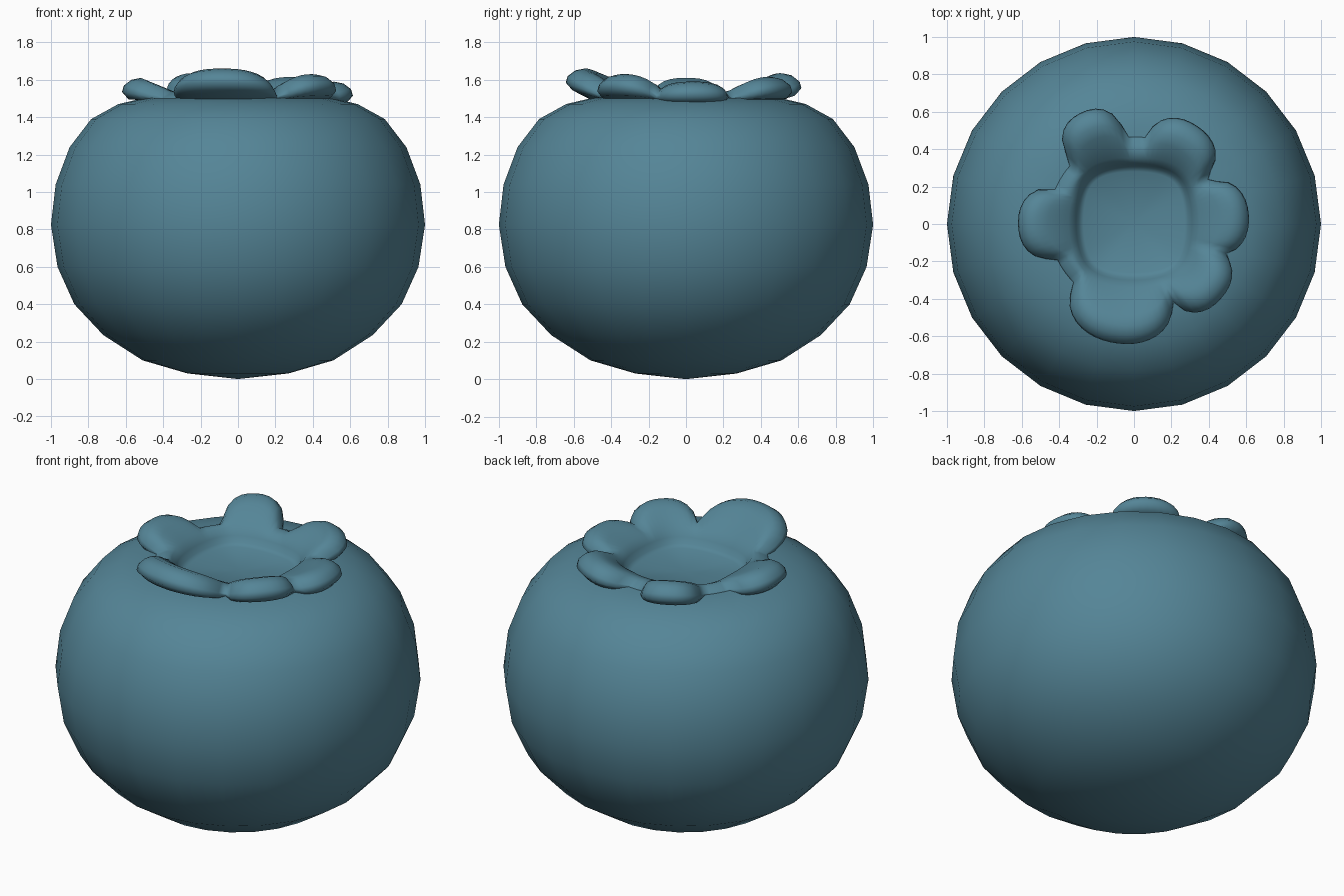
import bpy, bmesh, math

if "Cube" in bpy.data.objects:
    bpy.data.objects.remove(bpy.data.objects["Cube"])

mat = bpy.data.materials.new("dusty_blue")
mat.diffuse_color = (0.09, 0.235, 0.31, 1)
mat.use_nodes = True
mat.node_tree.nodes["Principled BSDF"].inputs["Base Color"].default_value = mat.diffuse_color


def build(name, rings, cap_start, cap_end):
    """Skin a list of closed rings (lists of xyz), with fans on centre points."""
    bm = bmesh.new()
    rows = [[bm.verts.new(p) for p in ring] for ring in rings]
    n = len(rows[0])
    for a, b in zip(rows, rows[1:]):
        for i in range(n):
            j = (i + 1) % n
            bm.faces.new((a[i], a[j], b[j], b[i]))
    for row, centre in ((rows[0], cap_start), (rows[-1], cap_end)):
        if centre:
            c = bm.verts.new(centre)
            for i in range(n):
                bm.faces.new((row[i], row[(i + 1) % n], c))
    bmesh.ops.recalc_face_normals(bm, faces=bm.faces)
    # make sure the normals point away from the berry's outside/top
    ref = max(bm.faces, key=lambda f: f.calc_center_median().z)
    if ref.normal.z < 0:
        bmesh.ops.reverse_faces(bm, faces=bm.faces)
    me = bpy.data.meshes.new(name)
    bm.to_mesh(me)
    bm.free()
    me.materials.append(mat)
    for p in me.polygons:
        p.use_smooth = True
    ob = bpy.data.objects.new(name, me)
    bpy.context.collection.objects.link(ob)
    return ob


# Round berry body, 24 sides, open under the crown
profile = [(0.27, 0.03), (0.51, 0.1), (0.72, 0.235), (0.875, 0.4), (0.965, 0.6),
           (1.0, 0.825), (0.975, 1.04), (0.9, 1.24), (0.785, 1.39), (0.64, 1.47),
           (0.5, 1.503), (0.39, 1.505)]
rings = [[(r * math.cos(k * math.pi / 12), r * math.sin(k * math.pi / 12), z)
          for k in range(24)] for r, z in profile]
build("berry_body", rings, (0, 0, 0.0), None)

# Crown lobes: angle, half width (degrees), outer radius, top height
lobes = [(3, 24, 0.615, 1.59), (57, 24, 0.615, 1.615), (116, 20, 0.65, 1.635),
         (181, 23, 0.62, 1.61), (-99, 34, 0.655, 1.66), (-41, 23, 0.62, 1.63)]


def lobe_at(deg):
    best = (0, 0.6, 1.6)
    for a, h, r, z in lobes:
        d = abs((deg - a + 180) % 360 - 180) / h
        w = (1 - d ** 2.5) ** 0.6 if d < 1 else 0
        if w > best[0]:
            best = (w, r, z)
    return best


def section(deg):
    """Crown cross-section, from the pit floor over the lobe and underneath."""
    w, r, top = lobe_at(deg)
    t = math.radians(deg)
    s = (abs(math.cos(t)) ** 4 + abs(math.sin(t)) ** 4) ** -0.25
    rin = 0.3 * (0.45 + 0.55 * s)
    valley = [(rin - 0.03, 1.44), (rin - 0.005, 1.455), (rin + 0.01, 1.49),
              (rin + 0.04, 1.525), (0.385, 1.535), (0.41, 1.53), (0.43, 1.52),
              (0.45, 1.51), (0.46, 1.50), (0.45, 1.49), (0.42, 1.48)]
    lobe = [(rin - 0.03, 1.44), (rin - 0.005, 1.455), (rin + 0.01, 1.49),
            (rin + 0.05, 1.54), (r - 0.16, top - 0.025), (r - 0.1, top),
            (r - 0.05, top - 0.01), (r - 0.01, top - 0.04), (r, top - 0.075),
            (r - 0.035, top - 0.115), (r - 0.14, 1.49)]
    out = []
    for (r0, z0), (r1, z1) in zip(valley, lobe):
        v = w ** 1.3
        rr, zz = r0 + (r1 - r0) * w, z0 + (z1 - z0) * v
        out.append((rr * math.cos(t), rr * math.sin(t) + 0.01, zz))
    return out


# Crown with its sunken floor
cols = [section(i * 3.75) for i in range(96)]
build("crown", [list(ring) for ring in zip(*cols)], (0, 0.01, 1.435), None)
